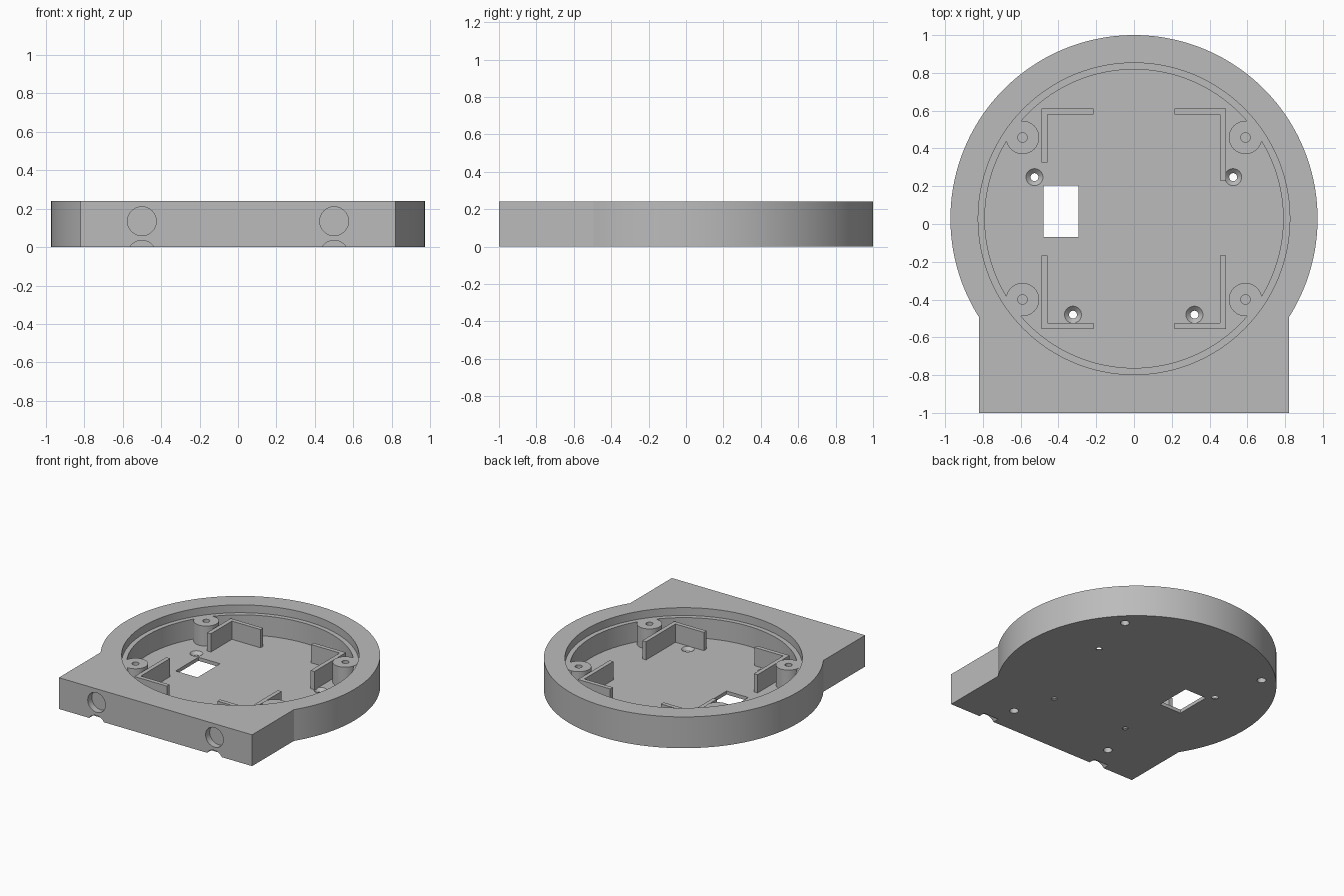
import bpy, bmesh, math
from mathutils import Matrix, Vector

if "Cube" in bpy.data.objects:
    bpy.data.objects.remove(bpy.data.objects["Cube"], do_unlink=True)

HEIGHT, FLOOR, LEDGE, WALL_TOP = 0.24, 0.027, 0.18, 0.167
CY, RADIUS, HALF_BLOCK = 0.028, 0.972, 0.82

grey = bpy.data.materials.new("plain grey")
grey.use_nodes = True
grey.diffuse_color = (0.5, 0.5, 0.5, 1)
grey.node_tree.nodes["Principled BSDF"].inputs["Base Color"].default_value = (0.5, 0.5, 0.5, 1)


def finish(name, bm):
    bmesh.ops.recalc_face_normals(bm, faces=bm.faces[:])
    mesh = bpy.data.meshes.new(name)
    bm.to_mesh(mesh)
    bm.free()
    mesh.materials.append(grey)
    obj = bpy.data.objects.new(name, mesh)
    bpy.context.collection.objects.link(obj)
    return obj


def lathe(name, profile, loc, steps=48, facing_y=False):
    """Turn a (radius, height) profile that starts and ends on the axis."""
    bm = bmesh.new()
    vs = [bm.verts.new((r, 0, z)) for r, z in profile]
    es = [bm.edges.new(pair) for pair in zip(vs, vs[1:])]
    bmesh.ops.spin(bm, geom=vs + es, cent=(0, 0, 0), axis=(0, 0, 1),
                   angle=2 * math.pi, steps=steps)
    bmesh.ops.remove_doubles(bm, verts=bm.verts[:], dist=1e-5)
    bmesh.ops.dissolve_limit(bm, angle_limit=0.01, verts=bm.verts[:], edges=bm.edges[:])
    if facing_y:
        bm.transform(Matrix.Rotation(math.pi / 2, 4, "X"))
    bm.transform(Matrix.Translation(loc))
    return finish(name, bm)


def rod(name, r, z0, z1, loc, steps=48, facing_y=False):
    return lathe(name, [(0, z0), (r, z0), (r, z1), (0, z1)], loc, steps, facing_y)


def prism(name, outline, z0, z1):
    bm = bmesh.new()
    base = bm.faces.new([bm.verts.new((x, y, z0)) for x, y in outline])
    top = bmesh.ops.extrude_face_region(bm, geom=[base])["geom"]
    bmesh.ops.translate(bm, vec=Vector((0, 0, z1 - z0)),
                        verts=[v for v in top if isinstance(v, bmesh.types.BMVert)])
    return finish(name, bm)


def cut(target, cutters):
    for c in cutters:
        c.hide_render = True
        mod = target.modifiers.new("cut", "BOOLEAN")
        mod.operation, mod.solver, mod.object = "DIFFERENCE", "EXACT", c
    bpy.context.view_layer.update()
    graph = bpy.context.evaluated_depsgraph_get()
    mesh = bpy.data.meshes.new_from_object(target.evaluated_get(graph))
    target.modifiers.clear()
    target.data = mesh
    for c in cutters:
        bpy.data.objects.remove(c, do_unlink=True)


# Housing: a disc that runs into a square block at the front
start = -math.acos(HALF_BLOCK / RADIUS)
sweep = math.pi - 2 * start
outline = [(-HALF_BLOCK, -1), (HALF_BLOCK, -1)]
for i in range(121):
    a = start + sweep * i / 120
    outline.append((RADIUS * math.cos(a), CY + RADIUS * math.sin(a)))
housing = prism("housing", outline, 0, HEIGHT)

# Stepped round cavity and rectangular opening in the floor
cutters = [
    lathe("cavity_cutter", [(0, FLOOR), (0.79, FLOOR), (0.79, LEDGE), (0.825, LEDGE),
                            (0.825, 0.4), (0, 0.4)], (0, CY, 0), 128),
    prism("window_cutter", [(-0.48, -0.07), (-0.295, -0.07), (-0.295, 0.205), (-0.48, 0.205)],
          -0.1, 0.1),
]

# Countersunk screw holes through the floor
for x, y in [(-0.527, 0.248), (0.525, 0.248), (-0.323, -0.48), (0.32, -0.48)]:
    cutters.append(lathe("screw_cutter", [(0, -0.05), (0.021, -0.05), (0.021, 0.004),
                                          (0.045, FLOOR), (0.045, 0.05), (0, 0.05)],
                         (x, y, 0), 32))

for side in (-1, 1):
    # Blind holes in the underside
    for x, y in [(0.62, 0.64), (0.425, -0.79)]:
        cutters.append(rod("pocket_cutter", 0.031, -0.05, 0.1, (side * x, y, 0), 32))
    # Round recess and half-round notch in the front face
    for z in (0.135, -0.04):
        cutters.append(rod("front_recess_cutter", 0.075, -0.05, 0.05, (side * 0.5, -1, z),
                           facing_y=True))
cut(housing, cutters)
parts = [housing]

# Screw bosses with blind holes, set against the cavity wall
for side, x in (("right", -0.59), ("left", 0.59)):
    for end, y in (("front", -0.4), ("back", 0.458)):
        parts.append(lathe(f"{end}_{side}_boss",
                           [(0, 0.06), (0.025, 0.06), (0.025, LEDGE + 0.001),
                            (0.088, LEDGE + 0.001), (0.088, 0.015), (0, 0.015)], (x, y, 0)))

# L-shaped corner walls: outer corner, inner end of each arm
T = 0.032
for name, x, y, arm_y in [("back_right_corner", -0.49, 0.612, 0.325),
                          ("back_left_corner", 0.488, 0.612, 0.23),
                          ("front_right_corner", -0.49, -0.555, -0.168),
                          ("front_left_corner", 0.488, -0.555, -0.168)]:
    sx, sy = math.copysign(T, x), math.copysign(T, y)
    arm_x = math.copysign(0.215, x)
    parts.append(prism(name, [(x, y), (arm_x, y), (arm_x, y - sy), (x - sx, y - sy),
                              (x - sx, arm_y), (x, arm_y)], FLOOR - 0.005, WALL_TOP))

# Smooth round surfaces, keep edges sharp
bpy.ops.object.select_all(action="DESELECT")
for part in parts:
    part.select_set(True)
bpy.context.view_layer.objects.active = housing
bpy.ops.object.shade_smooth_by_angle(angle=math.radians(30))
